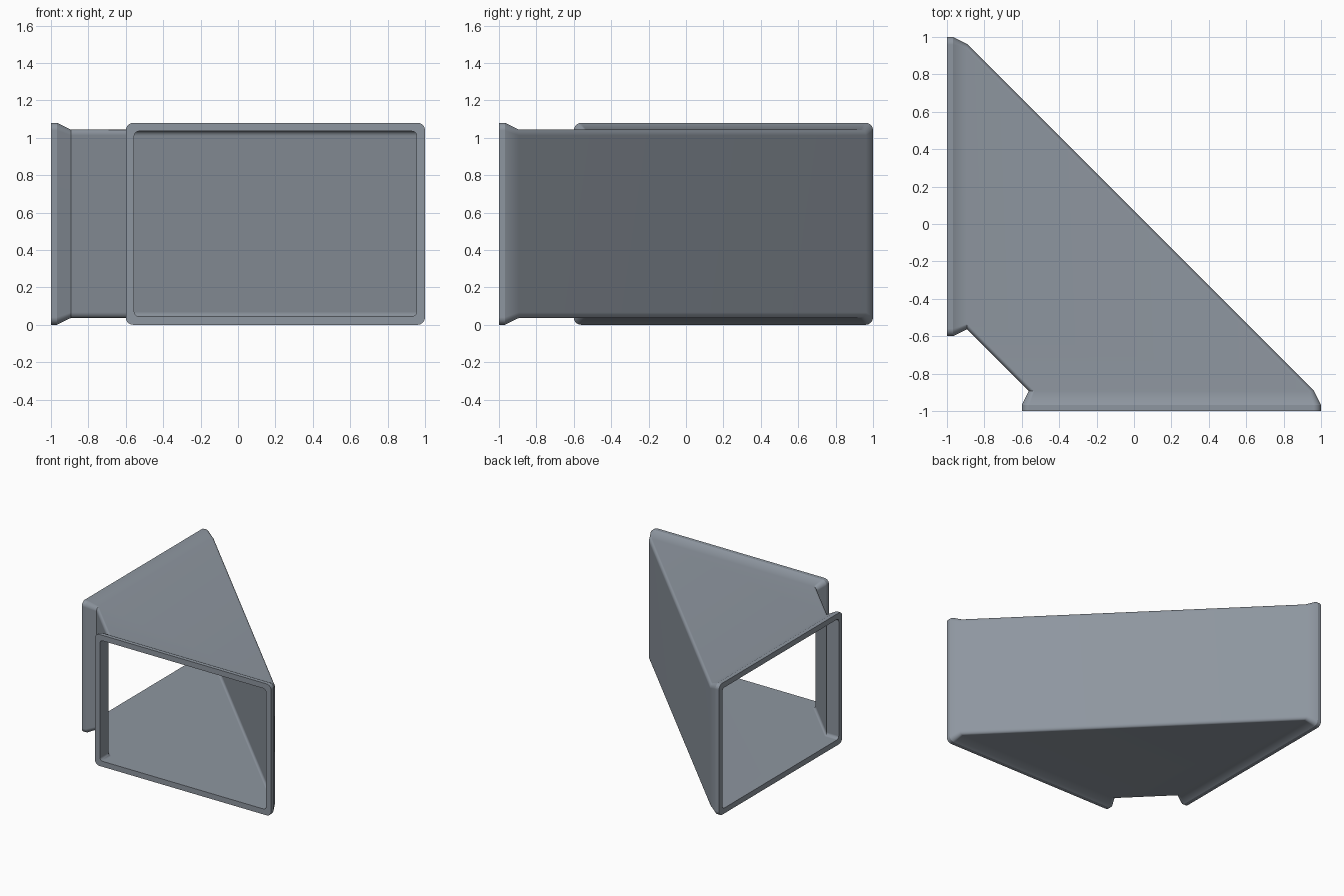
import bpy, bmesh, math

if "Cube" in bpy.data.objects:
    bpy.data.objects.remove(bpy.data.objects["Cube"])

U0, U1, HEIGHT = -0.6, 1.0, 1.08   # opening extent along the wall, and height
CORNER_STEPS = 5


def ring(bm, inset, depth, radius, swap):
    """Rounded rectangle at a given depth; swap mirrors it across the x = y mitre plane."""
    u0, u1 = U0 + inset, U1 - inset
    z0, z1 = inset, HEIGHT - inset
    centres = [(u1 - radius, z1 - radius), (u0 + radius, z1 - radius),
               (u0 + radius, z0 + radius), (u1 - radius, z0 + radius)]
    verts = []
    for q, (cu, cz) in enumerate(centres):
        for i in range(CORNER_STEPS + 1):
            a = math.pi / 2 * (q + i / CORNER_STEPS)
            u, z = cu + radius * math.cos(a), cz + radius * math.sin(a)
            verts.append(bm.verts.new((depth, u, z) if swap else (u, depth, z)))
    return verts


# Half profile (inset, depth, corner radius): inner wall, flange lip, taper to body
half = [(0.045, -0.89, 0.025), (0.045, -1.0, 0.025),
        (0.0, -1.0, 0.04), (0.0, -0.968, 0.04), (0.037, -0.893, 0.03)]

# Duct elbow: front flange, body, side flange, and back through the inside
bm = bmesh.new()
rings = [ring(bm, *p, False) for p in half]
rings += [ring(bm, *p, True) for p in reversed(half)]
for r, a in enumerate(rings):
    b = rings[(r + 1) % len(rings)]
    n = len(a)
    for i in range(n):
        j = (i + 1) % n
        bm.faces.new((a[i], a[j], b[j], b[i]))
bmesh.ops.recalc_face_normals(bm, faces=bm.faces[:])

# Hard crease where each flange lip meets its taper
for lip in (rings[3], rings[6]):
    for i, v in enumerate(lip):
        bm.edges.get((v, lip[(i + 1) % len(lip)])).smooth = False

mesh = bpy.data.meshes.new("duct_elbow")
bm.to_mesh(mesh)
bm.free()
duct = bpy.data.objects.new("duct_elbow", mesh)
bpy.context.collection.objects.link(duct)
bpy.context.view_layer.objects.active = duct
duct.select_set(True)
bpy.ops.object.shade_smooth_by_angle(angle=math.radians(30), keep_sharp_edges=True)

# Keep the large panels flat while the corners stay soft
weighted = duct.modifiers.new("flat_panels", 'WEIGHTED_NORMAL')
weighted.keep_sharp = True

# Slate grey sheet metal
slate = bpy.data.materials.new("slate_metal")
slate.diffuse_color = (0.27, 0.305, 0.35, 1.0)
slate.use_nodes = True
slate.node_tree.nodes["Principled BSDF"].inputs["Base Color"].default_value = slate.diffuse_color
mesh.materials.append(slate)
